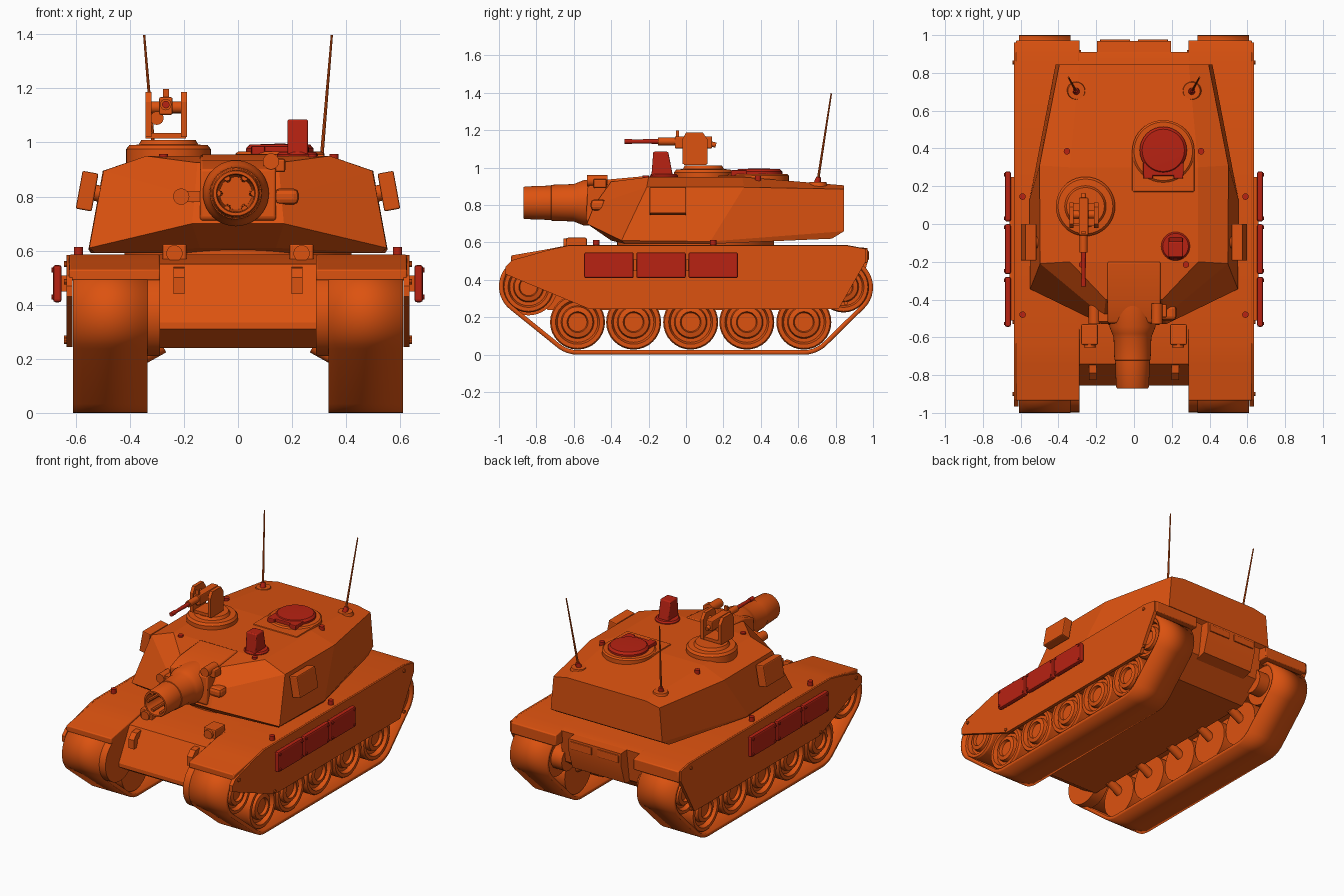
import bpy, bmesh, math
from mathutils import Vector, Matrix
from mathutils.geometry import convex_hull_2d


def material(name, rgb):
    m = bpy.data.materials.new(name)
    m.diffuse_color = (*rgb, 1)
    return m


ORANGE = material("orange", (0.72, 0.085, 0.005))
RED = material("red", (0.48, 0.016, 0.006))


def finish(bm, name, mat=ORANGE, bevel=0, smooth=True):
    bmesh.ops.recalc_face_normals(bm, faces=bm.faces)
    me = bpy.data.meshes.new(name)
    bm.to_mesh(me)
    bm.free()
    if smooth:
        me.shade_smooth()
        me.set_sharp_from_angle(angle=math.radians(28))
    me.materials.append(mat)
    ob = bpy.data.objects.new(name, me)
    bpy.context.collection.objects.link(ob)
    if bevel:
        mod = ob.modifiers.new("bevel", 'BEVEL')
        mod.width, mod.segments, mod.limit_method = bevel, 2, 'ANGLE'
    return ob


def box(name, center, size, mat=ORANGE, bevel=0.0, rot_y=0):
    bm = bmesh.new()
    bmesh.ops.create_cube(bm, size=1, matrix=Matrix.Translation(center)
                          @ Matrix.Rotation(rot_y, 4, 'Y') @ Matrix.Diagonal((*size, 1)))
    return finish(bm, name, mat, bevel, False)


def prism(name, profile, x0, x1, mat=ORANGE, bevel=0.0):
    """Extrude a (y, z) outline along x."""
    bm = bmesh.new()
    a = [bm.verts.new((x0, y, z)) for y, z in profile]
    b = [bm.verts.new((x1, y, z)) for y, z in profile]
    n = len(a)
    bm.faces.new(a)
    bm.faces.new(b[::-1])
    for i in range(n):
        bm.faces.new((a[i], b[i], b[(i + 1) % n], a[(i + 1) % n]))
    return finish(bm, name, mat, bevel)


def lathe(name, profile, loc, axis=(0, 0, 1), mat=ORANGE, seg=32):
    """Revolve (radius, height) points round an axis."""
    bm = bmesh.new()
    rings = []
    for r, h in profile:
        k = seg if r > 1e-6 else 1
        rings.append([bm.verts.new((r * math.cos(math.tau * i / k), r * math.sin(math.tau * i / k), h))
                      for i in range(k)])
    for a, b in zip(rings, rings[1:]):
        for i in range(seg):
            j = (i + 1) % seg
            quad = [a[i % len(a)], a[j % len(a)], b[j % len(b)], b[i % len(b)]]
            bm.faces.new(list(dict.fromkeys(quad)))
    q = Vector((0, 0, 1)).rotation_difference(Vector(axis).normalized())
    bmesh.ops.transform(bm, matrix=Matrix.Translation(loc) @ q.to_matrix().to_4x4(), verts=bm.verts)
    return finish(bm, name, mat)


def rod(name, p, q, r0, r1=None, mat=ORANGE, seg=16):
    d = Vector(q) - Vector(p)
    r1 = r0 if r1 is None else r1
    return lathe(name, [(0, 0), (r0, 0), (r1, d.length), (0, d.length)], p, d, mat, seg)


def loft(name, rings, bevel=0.0):
    """Stack of half outlines (front to back), mirrored across x."""
    bm = bmesh.new()
    full = []
    for half in rings:
        full.append([bm.verts.new(p) for p in half] + [bm.verts.new((-x, y, z)) for x, y, z in reversed(half)])
    n = len(full[0])
    for a, b in zip(full, full[1:]):
        for i in range(n):
            bm.faces.new((a[i], a[(i + 1) % n], b[(i + 1) % n], b[i]))
    for r in (full[0], full[-1]):
        for i in range(n // 2 - 1):
            bm.faces.new((r[i], r[i + 1], r[n - 2 - i], r[n - 1 - i]))
    return finish(bm, name, ORANGE, bevel, False)


# Hull between the tracks, with rear block
prism("hull", [(-0.55, 0.585), (-0.74, 0.55), (-0.855, 0.335), (-0.855, 0.31), (-0.74, 0.24),
               (0.72, 0.24), (0.88, 0.36), (0.91, 0.575), (0.86, 0.585)], -0.3, 0.3)
prism("rear_block", [(0.85, 0.58), (0.97, 0.57), (0.97, 0.49), (0.93, 0.36), (0.85, 0.34)], -0.195, 0.195)
for x in (-0.1, 0.1):
    box("rear_grille", (x, 0.968, 0.53), (0.16, 0.02, 0.05), bevel=0.005)

# Track outline: convex hull around the idler, road wheels and sprocket
circles = [(-0.842, 0.365, 0.158), (-0.58, 0.174, 0.174), (0.63, 0.174, 0.174), (0.842, 0.36, 0.158)]
pts = [Vector((cy + r * math.cos(math.tau * i / 40), cz + r * math.sin(math.tau * i / 40)))
       for cy, cz, r in circles for i in range(40)]
track_path = [pts[i] for i in convex_hull_2d(pts)]

wheel = [(0, 0.36), (0.145, 0.36), (0.147, 0.58), (0.14, 0.592), (0.118, 0.592), (0.108, 0.565),
         (0.088, 0.565), (0.082, 0.588), (0.056, 0.594), (0.05, 0.575), (0, 0.575)]

for s in (-1, 1):
    # Running gear
    bm = bmesh.new()
    a = [bm.verts.new((s * 0.335, p.x, p.y)) for p in track_path]
    b = [bm.verts.new((s * 0.61, p.x, p.y)) for p in track_path]
    for i in range(len(a)):
        j = (i + 1) % len(a)
        bm.faces.new((a[i], a[j], b[j], b[i]))
    track = finish(bm, "track")
    sol = track.modifiers.new("thickness", 'SOLIDIFY')
    sol.thickness, sol.offset = 0.024, -1
    for y in (-0.58, -0.28, 0.025, 0.325, 0.63):
        lathe("road_wheel", wheel, (0, y, 0.174), (s, 0, 0))
        rod("wheel_axle", (s * 0.28, y, 0.25), (s * 0.37, y, 0.2), 0.03)
    for y in (-0.842, 0.842):
        lathe("end_wheel", [(r * 0.93, h) for r, h in wheel], (0, y, 0.362), (s, 0, 0))
    rod("front_drum", (s * 0.288, -0.842, 0.365), (s * 0.37, -0.842, 0.365), 0.155, seg=40)
    rod("rear_axle", (s * 0.28, 0.842, 0.362), (s * 0.37, 0.842, 0.362), 0.08)
    # Fender over the track and side skirt
    prism("fender", [(-0.935, 0.49), (-0.935, 0.53), (-0.75, 0.562), (-0.63, 0.585), (0.865, 0.585),
                     (0.972, 0.565), (0.972, 0.49)], s * 0.288, s * 0.625, bevel=0.006)
    prism("side_skirt", [(-0.93, 0.505), (-0.745, 0.557), (-0.63, 0.583), (0.863, 0.583), (0.962, 0.565),
                         (0.962, 0.5), (0.815, 0.243), (-0.515, 0.243), (-0.965, 0.43), (-0.965, 0.47)],
          s * 0.612, s * 0.635)
    for y, z in ((0.855, 0.55), (0.855, 0.275), (-0.52, 0.265), (-0.9, 0.485)):
        rod("skirt_bolt", (s * 0.63, y, z), (s * 0.643, y, z), 0.011, seg=10)
    # Red armour panels
    box("panel_bracket", (s * 0.645, -0.13, 0.478), (0.03, 0.76, 0.06))
    for y in (-0.412, -0.133, 0.146):
        box("armour_panel", (s * 0.668, y, 0.478), (0.032, 0.265, 0.138), RED, 0.01)
        for dy in (-0.115, 0.115):
            for dz in (-0.05, 0.05):
                rod("panel_bolt", (s * 0.68, y + dy, 0.478 + dz), (s * 0.689, y + dy, 0.478 + dz),
                    0.009, mat=RED, seg=8)
    # Fender studs, roof studs, headlights and tow hooks
    for y in (-0.48, 0.145):
        rod("fender_stud", (s * 0.59, y, 0.58), (s * 0.59, y, 0.614), 0.017, mat=RED)
    for x, y in ((0.355, 0.385), (0.275, -0.215)):
        rod("roof_stud", (s * x, y, 0.92), (s * x, y, 0.958), 0.017, mat=RED)
    box("headlight_box", (s * 0.235, -0.585, 0.59), (0.09, 0.11, 0.07), bevel=0.008)
    rod("headlight", (s * 0.235, -0.655, 0.59), (s * 0.235, -0.6, 0.59), 0.03, seg=20)
    prism("tow_hook", [(-0.74, 0.54), (-0.79, 0.535), (-0.825, 0.5), (-0.825, 0.44), (-0.79, 0.44),
                       (-0.785, 0.49), (-0.75, 0.5)], s * 0.198, s * 0.238)
    # Turret side box
    box("turret_side_box", (s * 0.558, -0.097, 0.82), (0.06, 0.195, 0.142), bevel=0.006, rot_y=-s * 0.18)
    rod("box_mount", (s * 0.47, -0.097, 0.80), (s * 0.55, -0.097, 0.82), 0.03)
    # Antenna
    lathe("antenna_socket", [(0, 0.0), (0.052, 0.0), (0.045, 0.022), (0, 0.022)], (s * 0.305, 0.705, 0.9), seg=20)
    rod("antenna_base", (s * 0.305, 0.7, 0.91), (s * 0.31, 0.71, 0.95), 0.02, 0.013, RED)
    rod("antenna", (s * 0.308, 0.705, 0.93), (s * 0.347, 0.777, 1.397), 0.007, 0.004, seg=8)

# Turret body
lathe("turret_ring", [(0, 0.57), (0.42, 0.57), (0.42, 0.63), (0, 0.63)], (0, 0.05, 0), seg=48)
loft("turret", [
    [(0.14, -0.40, 0.61), (0.53, -0.325, 0.592), (0.545, 0.13, 0.592), (0.42, 0.78, 0.62)],
    [(0.17, -0.53, 0.70), (0.55, -0.345, 0.61), (0.553, 0.13, 0.605), (0.415, 0.845, 0.66)],
    [(0.16, -0.49, 0.80), (0.497, -0.21, 0.895), (0.50, 0.31, 0.895), (0.395, 0.845, 0.885)],
    [(0.15, -0.40, 0.925), (0.34, -0.2, 0.95), (0.34, 0.3, 0.95), (0.29, 0.845, 0.905)]])

# Gun mantlet and barrel with open bore
prism("mantlet", [(-0.2, 0.956), (-0.43, 0.935), (-0.525, 0.9), (-0.535, 0.72), (-0.43, 0.637), (-0.2, 0.637)],
      -0.14, 0.14, bevel=0.008)
lathe("gun_barrel", [(0, 0.4), (0.122, 0.4), (0.122, 0.545), (0.108, 0.58), (0.1, 0.6), (0.096, 0.72),
                     (0.092, 0.722), (0.087, 0.862), (0.083, 0.87), (0.072, 0.87), (0.068, 0.85),
                     (0.06, 0.6), (0, 0.6)], (-0.008, 0, 0.812), (0, -1, 0), seg=40)
for i in range(6):
    t = math.tau * i / 6
    rod("bore_rib", (-0.008 + 0.066 * math.cos(t), -0.855, 0.812 + 0.066 * math.sin(t)),
        (-0.008 + 0.06 * math.cos(t), -0.6, 0.812 + 0.06 * math.sin(t)), 0.012, seg=8)

# Small front fittings: gun sight, side port, side slot
rod("gun_sight", (0.122, -0.53, 0.93), (0.122, -0.42, 0.93), 0.03, seg=20)
box("gun_sight_foot", (0.135, -0.46, 0.915), (0.08, 0.07, 0.05), bevel=0.008)
rod("side_port", (-0.21, -0.53, 0.8), (-0.21, -0.42, 0.8), 0.03, seg=20)
box("side_port_arm", (-0.165, -0.47, 0.8), (0.07, 0.09, 0.04))
box("side_slot", (0.18, -0.47, 0.8), (0.09, 0.08, 0.06), bevel=0.02)

# Gunner cupola
C = (-0.257, 0.093, 0)
lathe("cupola", [(0, 0.9), (0.157, 0.9), (0.157, 0.975), (0.145, 0.99), (0.11, 0.992), (0.1, 1.01), (0, 1.01)], C, seg=40)

# Machine gun on a fork
box("fork_base", (-0.267, 0.05, 1.025), (0.15, 0.12, 0.02))
for x in (-0.331, -0.2):
    prism("fork_arm", [(-0.02, 1.02), (0.115, 1.02), (0.115, 1.15), (0.09, 1.187), (0.0, 1.187), (-0.02, 1.15)],
          x - 0.011, x + 0.011)
rod("fork_pivot", (-0.33, 0.05, 1.13), (-0.2, 0.05, 1.13), 0.022)
box("gun_receiver", (-0.267, 0.04, 1.135), (0.05, 0.2, 0.065), bevel=0.006)
rod("gun_jacket", (-0.267, -0.15, 1.14), (-0.267, -0.05, 1.14), 0.021, mat=ORANGE)
rod("ammo_drum", (-0.3, 0.0, 1.09), (-0.3, 0.07, 1.09), 0.025)
rod("gun_grip", (-0.267, 0.12, 1.13), (-0.267, 0.16, 1.12), 0.014)
rod("machine_gun_barrel", (-0.267, -0.32, 1.14), (-0.267, -0.1, 1.14), 0.01, 0.014, RED, 12)
rod("machine_gun_muzzle", (-0.267, -0.33, 1.14), (-0.267, -0.29, 1.14), 0.014, mat=RED, seg=12)
box("rear_sight", (-0.267, -0.045, 1.18), (0.022, 0.015, 0.035))

# Commander hatch
lathe("hatch_ring", [(0, 0.9), (0.165, 0.9), (0.165, 0.958), (0.155, 0.966), (0, 0.966)], (0.155, 0.385, 0), seg=40)
box("hatch_platform", (0.155, 0.28, 0.935), (0.33, 0.22, 0.046), bevel=0.008)
lathe("hatch_lid", [(0, 0.955), (0.125, 0.955), (0.125, 0.978), (0.112, 0.992), (0, 0.996)], (0.155, 0.39, 0), mat=RED, seg=32)
box("hatch_hinge", (0.155, 0.29, 0.972), (0.215, 0.07, 0.03), RED, 0.006)
for x in (0.075, 0.235):
    box("hatch_hinge_ear", (x, 0.265, 0.97), (0.05, 0.05, 0.034), RED, 0.006)

# Periscope sight
lathe("periscope_base", [(0, 0.93), (0.076, 0.93), (0.076, 0.955), (0.068, 0.965), (0, 0.965)], (0.22, -0.118, 0), mat=RED)
prism("periscope", [(-0.185, 0.955), (-0.175, 1.085), (-0.095, 1.085), (-0.07, 0.955)], 0.183, 0.259, RED, 0.006)
